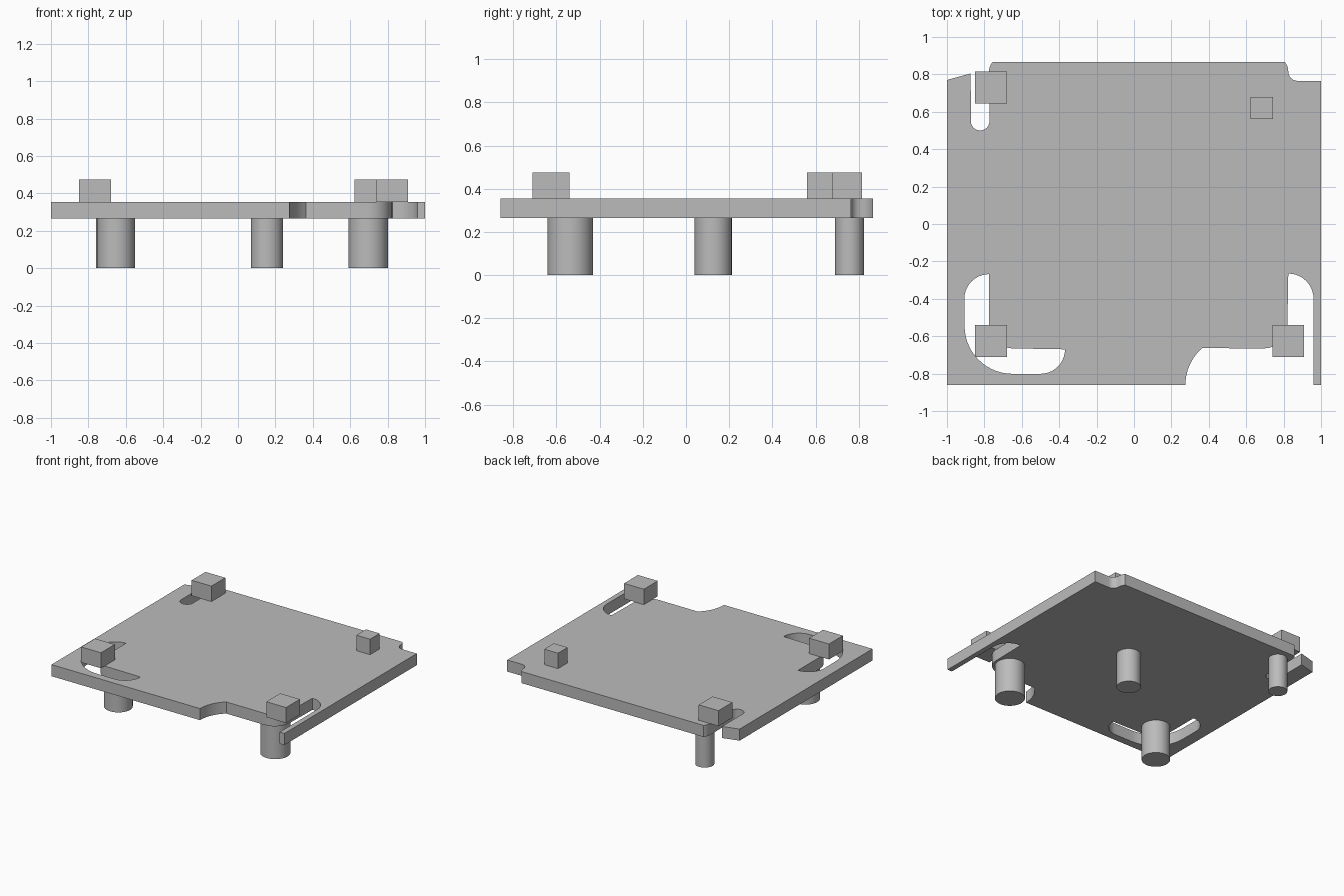
import bpy, bmesh, math

if "Cube" in bpy.data.objects:
    bpy.data.objects.remove(bpy.data.objects["Cube"])

grey = bpy.data.materials.new("plain_grey")
grey.diffuse_color = (0.5, 0.5, 0.5, 1)
grey.use_nodes = True
grey.node_tree.nodes["Principled BSDF"].inputs["Base Color"].default_value = grey.diffuse_color

PLATE_Z0, PLATE_Z1, TOP = 0.265, 0.355, 0.475


def finish(name, bm):
    """Turn a bmesh into a named, coloured, edge-preserving smooth object."""
    bmesh.ops.recalc_face_normals(bm, faces=bm.faces)
    mesh = bpy.data.meshes.new(name)
    bm.to_mesh(mesh)
    bm.free()
    mesh.materials.append(grey)
    ob = bpy.data.objects.new(name, mesh)
    bpy.context.collection.objects.link(ob)
    bpy.ops.object.select_all(action='DESELECT')
    ob.select_set(True)
    bpy.context.view_layer.objects.active = ob
    bpy.ops.object.shade_smooth_by_angle(angle=math.radians(30))


def arc(cx, cy, r, a0, a1, n=10):
    """Points along an arc, angles in degrees."""
    angles = [math.radians(a0 + (a1 - a0) * i / n) for i in range(n + 1)]
    return [(cx + r * math.cos(a), cy + r * math.sin(a)) for a in angles]


# Plate outline, counter-clockwise from the front left corner
outline = [(-1, -0.86)]
outline += arc(0.535, -0.86, 0.26, 180, 131)            # front cut-out
outline += arc(0.695, -0.54, 0.125, 270, 360)           # rounded inner corner
outline += arc(0.825, -0.40, 0.135, 90, 0)              # end of right slot
outline += [(0.96, -0.86), (1, -0.86), (1, 0.765)]
outline += arc(0.875, 0.815, 0.05, 270, 180, 6)         # back right notch
outline += arc(0.745, 0.815, 0.08, 0, 39, 4)
outline += arc(-0.695, 0.815, 0.08, 141, 180, 4)        # back left corner
outline += arc(-0.8225, 0.55, 0.05, 0, -180, 12)        # end of back slot
outline += [(-0.873, 0.805), (-1, 0.77)]

# Curved slot through the front left corner
slot = arc(-0.775, -0.40, 0.132, 90, 180)
slot += arc(-0.65, -0.545, 0.256, 180, 270, 14)
slot += arc(-0.50, -0.67, 0.131, 270, 360)
slot += arc(-0.65, -0.54, 0.125, 270, 180)

# Plate: fill between the loops and give it thickness
bm = bmesh.new()
for loop in (outline, slot):
    vs = [bm.verts.new((x, y, PLATE_Z0)) for x, y in loop]
    for i, v in enumerate(vs):
        bm.edges.new((v, vs[(i + 1) % len(vs)]))
bmesh.ops.remove_doubles(bm, verts=bm.verts, dist=0.002)
bmesh.ops.triangle_fill(bm, edges=bm.edges[:], use_beauty=True)
ext = bmesh.ops.extrude_face_region(bm, geom=bm.faces[:])
top_verts = [g for g in ext["geom"] if isinstance(g, bmesh.types.BMVert)]
bmesh.ops.translate(bm, verts=top_verts, vec=(0, 0, PLATE_Z1 - PLATE_Z0))
finish("plate", bm)

# Blocks on top: centre x, centre y, width, depth
blocks = {
    "block_front_left": (-0.765, -0.625, 0.17, 0.17),
    "block_front_right": (0.825, -0.625, 0.17, 0.17),
    "block_back_left": (-0.765, 0.73, 0.17, 0.17),
    "block_back_right": (0.683, 0.62, 0.118, 0.118),
}
for name, (x, y, w, d) in blocks.items():
    bm = bmesh.new()
    bmesh.ops.create_cube(bm, size=1)
    bmesh.ops.scale(bm, verts=bm.verts, vec=(w, d, TOP - PLATE_Z1))
    bmesh.ops.translate(bm, verts=bm.verts, vec=(x, y, (TOP + PLATE_Z1) / 2))
    finish(name, bm)

# Round posts below: centre x, centre y, radius
posts = {
    "post_front_left": (-0.652, -0.536, 0.101),
    "post_front_right": (0.696, -0.536, 0.106),
    "post_back_left": (-0.692, 0.758, 0.067),
    "post_middle": (0.155, 0.126, 0.086),
}
for name, (x, y, r) in posts.items():
    bm = bmesh.new()
    bmesh.ops.create_cone(bm, cap_ends=True, segments=48, radius1=r, radius2=r, depth=PLATE_Z0)
    bmesh.ops.translate(bm, verts=bm.verts, vec=(x, y, PLATE_Z0 / 2))
    finish(name, bm)
